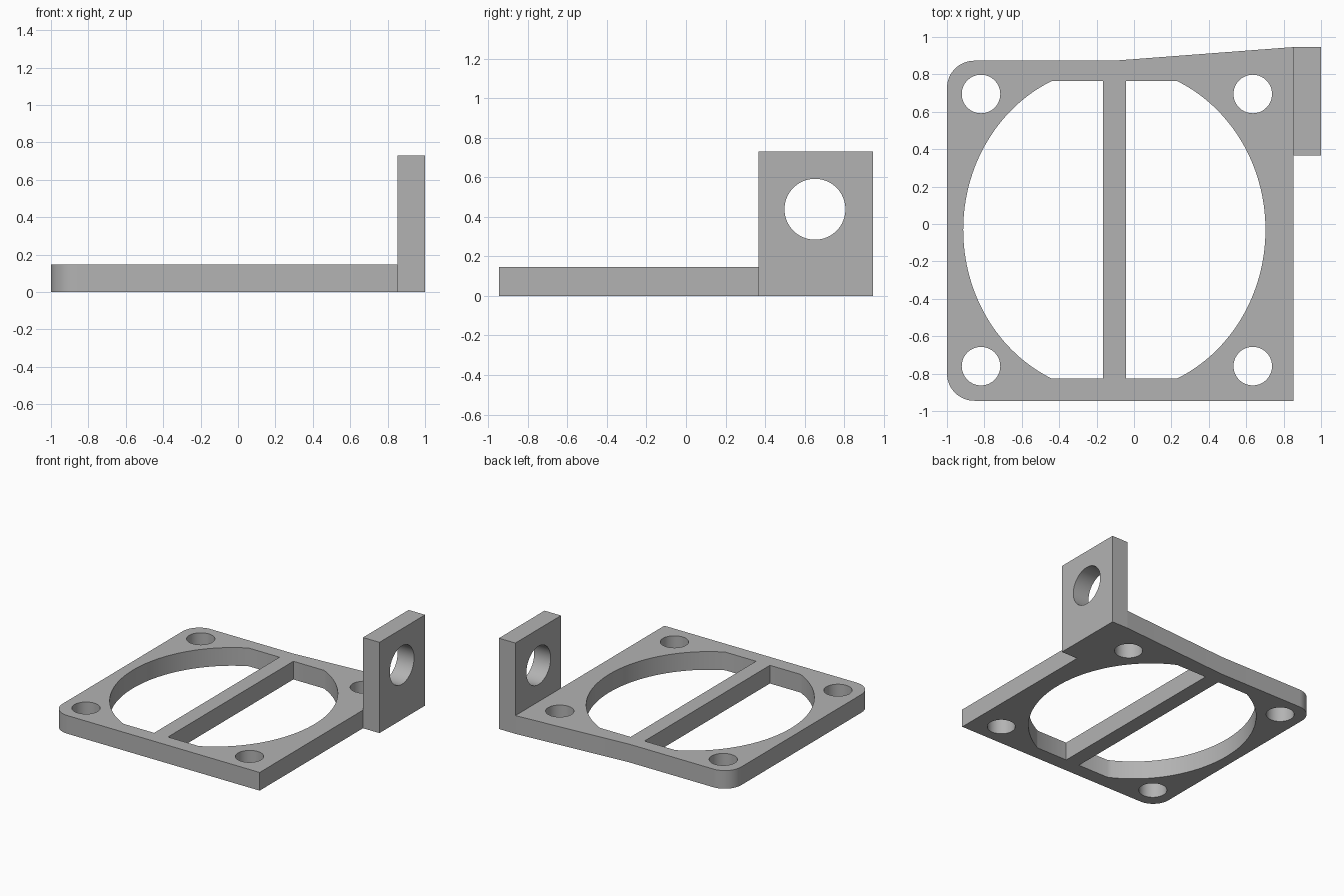
import bpy, bmesh
from math import sin, cos, pi, asin
from mathutils import Matrix

cube = bpy.data.objects.get("Cube")
if cube:
    bpy.data.objects.remove(cube, do_unlink=True)

grey = bpy.data.materials.new("plain grey")
grey.use_nodes = True
grey.diffuse_color = (0.45, 0.45, 0.45, 1)
grey.node_tree.nodes["Principled BSDF"].inputs["Base Color"].default_value = grey.diffuse_color

THICK = 0.146


def arc(cx, cy, rx, ry, start, end, steps):
    """Points along an elliptical arc, both ends included."""
    angles = [start + (end - start) * i / steps for i in range(steps + 1)]
    return [(cx + rx * cos(a), cy + ry * sin(a)) for a in angles]


def circle(cx, cy, r, steps=64):
    return arc(cx, cy, r, r, 0, 2 * pi, steps)[:-1]


def cut_sheet(name, loops, matrix):
    """Extrude an outline with holes into a solid sheet."""
    curve = bpy.data.curves.new(name + "_profile", "CURVE")
    curve.dimensions = "2D"
    curve.fill_mode = "BOTH"
    curve.extrude = THICK / 2
    for points in loops:
        spline = curve.splines.new("POLY")
        spline.points.add(len(points) - 1)
        for p, (x, y) in zip(spline.points, points):
            p.co = (x, y, 0, 1)
        spline.use_cyclic_u = True
    helper = bpy.data.objects.new(name + "_profile", curve)
    mesh = bpy.data.meshes.new_from_object(helper)
    bpy.data.objects.remove(helper, do_unlink=True)
    bpy.data.curves.remove(curve)

    # weld caps to walls and place the sheet
    bm = bmesh.new()
    bm.from_mesh(mesh)
    bmesh.ops.remove_doubles(bm, verts=bm.verts, dist=0.0001)
    bmesh.ops.transform(bm, matrix=matrix, verts=bm.verts)
    bmesh.ops.recalc_face_normals(bm, faces=bm.faces)
    bm.to_mesh(mesh)
    bm.free()
    mesh.name = name
    mesh.materials.clear()
    mesh.materials.append(grey)
    obj = bpy.data.objects.new(name, mesh)
    bpy.context.collection.objects.link(obj)
    bpy.ops.object.select_all(action="DESELECT")
    obj.select_set(True)
    bpy.context.view_layer.objects.active = obj
    bpy.ops.object.shade_smooth_by_angle()
    return obj


# Base plate: two rounded left corners, back edge sloping out to the tab
LEFT, RIGHT, FRONT, BACK, TAB_BACK = -1, 0.854, -0.945, 0.873, 0.946
R = 0.146
outline = arc(LEFT + R, BACK - R, R, R, pi / 2, pi, 16)
outline += arc(LEFT + R, FRONT + R, R, R, pi, 1.5 * pi, 16)
outline += [(RIGHT, FRONT), (RIGHT, TAB_BACK), (-0.11, BACK)]
loops = [outline]

# Large opening with flat ends, split by the centre bar
CX, CY, RX, RY, HALF, BAR = -0.105, -0.031, 0.808, 0.874, 0.796, 0.0615
t = asin(HALF / RY)
for side in (-1, 1):
    half = arc(CX, CY, side * RX, RY, -t, t, 64)
    loops.append(half + [(CX + side * BAR, CY + HALF), (CX + side * BAR, CY - HALF)])

# Screw holes
for x in (-0.818, 0.635):
    for y in (-0.76, 0.695):
        loops.append(circle(x, y, 0.103))

cut_sheet("base_plate", loops, Matrix.Translation((0, 0, THICK / 2)))

# Upright tab with a round hole, its profile drawn in the y-z plane
tab = [(0.367, 0), (TAB_BACK, 0), (TAB_BACK, 0.729), (0.367, 0.729)]
upright = Matrix(((0, 0, 1, RIGHT + THICK / 2), (1, 0, 0, 0), (0, 1, 0, 0), (0, 0, 0, 1)))
cut_sheet("upright_tab", [tab, circle(0.652, 0.438, 0.154)], upright)
